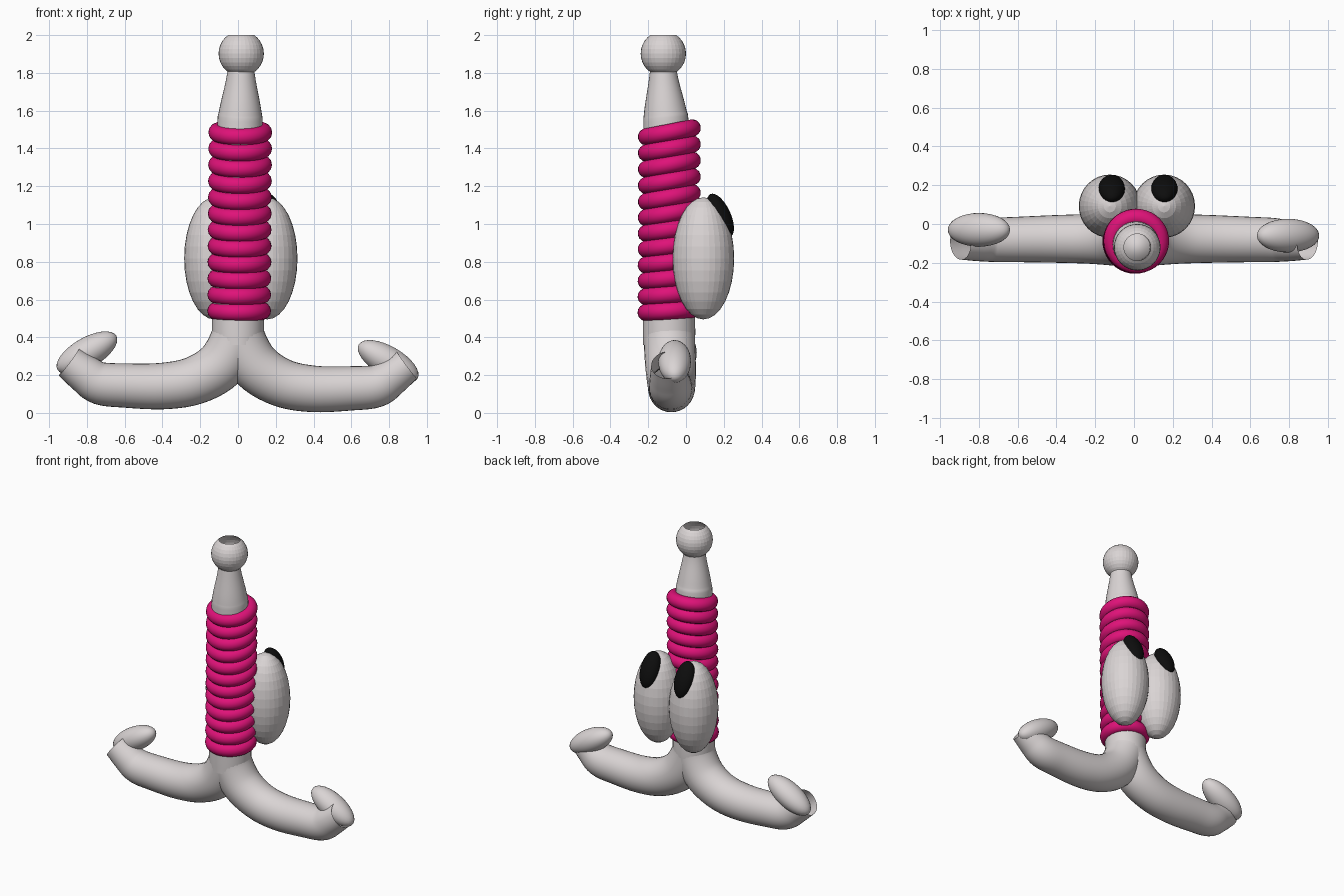
import bpy, bmesh, math
from mathutils import Vector, Matrix

if "Cube" in bpy.data.objects:
    bpy.data.objects.remove(bpy.data.objects["Cube"])


def material(name, rgb):
    m = bpy.data.materials.new(name)
    m.diffuse_color = (*rgb, 1)
    m.use_nodes = True
    m.node_tree.nodes["Principled BSDF"].inputs["Base Color"].default_value = m.diffuse_color
    return m


GREY = material("pale grey", (0.70, 0.66, 0.66))
PINK = material("magenta", (0.74, 0.006, 0.19))
BLACK = material("black", (0.004, 0.004, 0.004))


def finish(name, bm, mat, smooth=True):
    bmesh.ops.recalc_face_normals(bm, faces=bm.faces[:])
    me = bpy.data.meshes.new(name)
    bm.to_mesh(me)
    bm.free()
    me.materials.append(mat)
    ob = bpy.data.objects.new(name, me)
    bpy.context.collection.objects.link(ob)
    for p in me.polygons:
        p.use_smooth = smooth
    return ob


def ellipsoid(name, loc, size, mat, rot=(0, 0), smooth=True, cut=None):
    """rot = (degrees, axis); cut removes everything above that height"""
    bm = bmesh.new()
    bmesh.ops.create_uvsphere(bm, u_segments=32, v_segments=16, radius=1)
    turn = Matrix.Rotation(math.radians(rot[0]), 4, rot[1]) if rot[0] else Matrix()
    bm.transform(Matrix.Translation(loc) @ turn @ Matrix.Diagonal((*size, 1)))
    if cut:
        bmesh.ops.bisect_plane(bm, geom=bm.verts[:] + bm.edges[:] + bm.faces[:],
                               plane_co=(0, 0, cut), plane_no=(0, 0, 1), clear_outer=True)
    return finish(name, bm, mat, smooth)


def catmull(a, b, c, d, t):
    return 0.5 * (2 * b + (c - a) * t + (2 * a - 5 * b + 4 * c - d) * t * t
                  + (3 * b - a - 3 * c + d) * t ** 3)


def sweep(name, pts, mat, steps=5, sides=32, cap_end=False):
    """Round tube along a smooth path of (x, y, z, radius) points"""
    p = [Vector(q) for q in pts]
    p = [2 * p[0] - p[1]] + p + [2 * p[-1] - p[-2]]
    path = [catmull(*p[i:i + 4], k / steps) for i in range(len(p) - 3) for k in range(steps)]
    path.append(p[-2])
    bm = bmesh.new()
    rings = []
    for i, q in enumerate(path):
        tan = (path[min(i + 1, len(path) - 1)] - path[max(i - 1, 0)]).to_3d().normalized()
        u = Vector((0, 1, 0))
        u = (u - tan * u.dot(tan)).normalized()
        v = tan.cross(u)
        rings.append([bm.verts.new(q.to_3d() + q.w * (u * math.cos(a) + v * math.sin(a)))
                      for a in (2 * math.pi * k / sides for k in range(sides))])
    for a, b in zip(rings, rings[1:]):
        for k in range(sides):
            n = (k + 1) % sides
            bm.faces.new((a[k], a[n], b[n], b[k]))
    if cap_end:
        bm.faces.new(rings[-1])
    return finish(name, bm, mat)


def ring(name, loc, major, minor, tilt, mat, n=40, m=14):
    bm = bmesh.new()
    v = [[bm.verts.new(((major + minor * math.cos(b)) * math.cos(a),
                        (major + minor * math.cos(b)) * math.sin(a), minor * math.sin(b)))
          for b in (2 * math.pi * j / m for j in range(m))]
         for a in (2 * math.pi * i / n for i in range(n))]
    for i in range(n):
        for j in range(m):
            bm.faces.new((v[i][j], v[(i + 1) % n][j], v[(i + 1) % n][(j + 1) % m], v[i][(j + 1) % m]))
    bm.transform(Matrix.Translation(loc) @ Matrix.Rotation(math.radians(tilt), 4, 'X'))
    return finish(name, bm, mat)


# upright body tapering to a neck
sweep("body", [(0, -0.09, 0.36, 0.138), (0, -0.09, 0.5, 0.138), (0.004, -0.095, 1.0, 0.128),
               (0.01, -0.105, 1.5, 0.121), (0.012, -0.11, 1.6, 0.112),
               (0.015, -0.118, 1.75, 0.081), (0.015, -0.12, 1.83, 0.068)], GREY, cap_end=True)

# open-topped ball
ellipsoid("top_ball", (0.017, -0.12, 1.902), (0.12, 0.12, 0.12), GREY, smooth=False, cut=2.0)

# stack of tilted rings around the body
for i in range(12):
    t = i / 11
    ring("coil_ring_%02d" % (i + 1), (0.006 + 0.006 * t, -0.088, 0.54 + 0.945 * t),
         0.123, 0.046, 4 + 7 * min(1, t * 1.6), PINK)

# legs with open ends, and the toe pads on them
for side, s, dz, toe in (("right", 1, 0, (0.795, -0.06, 0.272)),
                         ("left", -1, 0.015, (-0.80, -0.03, 0.318))):
    sweep(side + "_leg", [(s * x, y, z + dz * min(1, x / 0.3), r) for x, y, z, r in (
        (0.0, -0.09, 0.5, 0.136), (0.01, -0.088, 0.39, 0.136), (0.09, -0.082, 0.25, 0.134),
        (0.23, -0.077, 0.16, 0.128), (0.4, -0.077, 0.127, 0.123), (0.6, -0.08, 0.13, 0.117),
        (0.73, -0.083, 0.142, 0.113), (0.81, -0.09, 0.19, 0.102), (0.895, -0.095, 0.253, 0.089))], GREY)
    ellipsoid(side + "_toe", toe, (0.18, 0.087, 0.08), GREY, rot=(s * 30, 'Y'))

# eyes on the back, each with a tilted pupil
for side, x, px in (("left", -0.125, -0.115), ("right", 0.155, 0.157)):
    ellipsoid(side + "_eye", (x, 0.092, 0.818), (0.16, 0.163, 0.323), GREY, smooth=False)
    ellipsoid(side + "_pupil", (px, 0.182, 1.045), (0.068, 0.054, 0.125), BLACK, rot=(25, 'X'))
